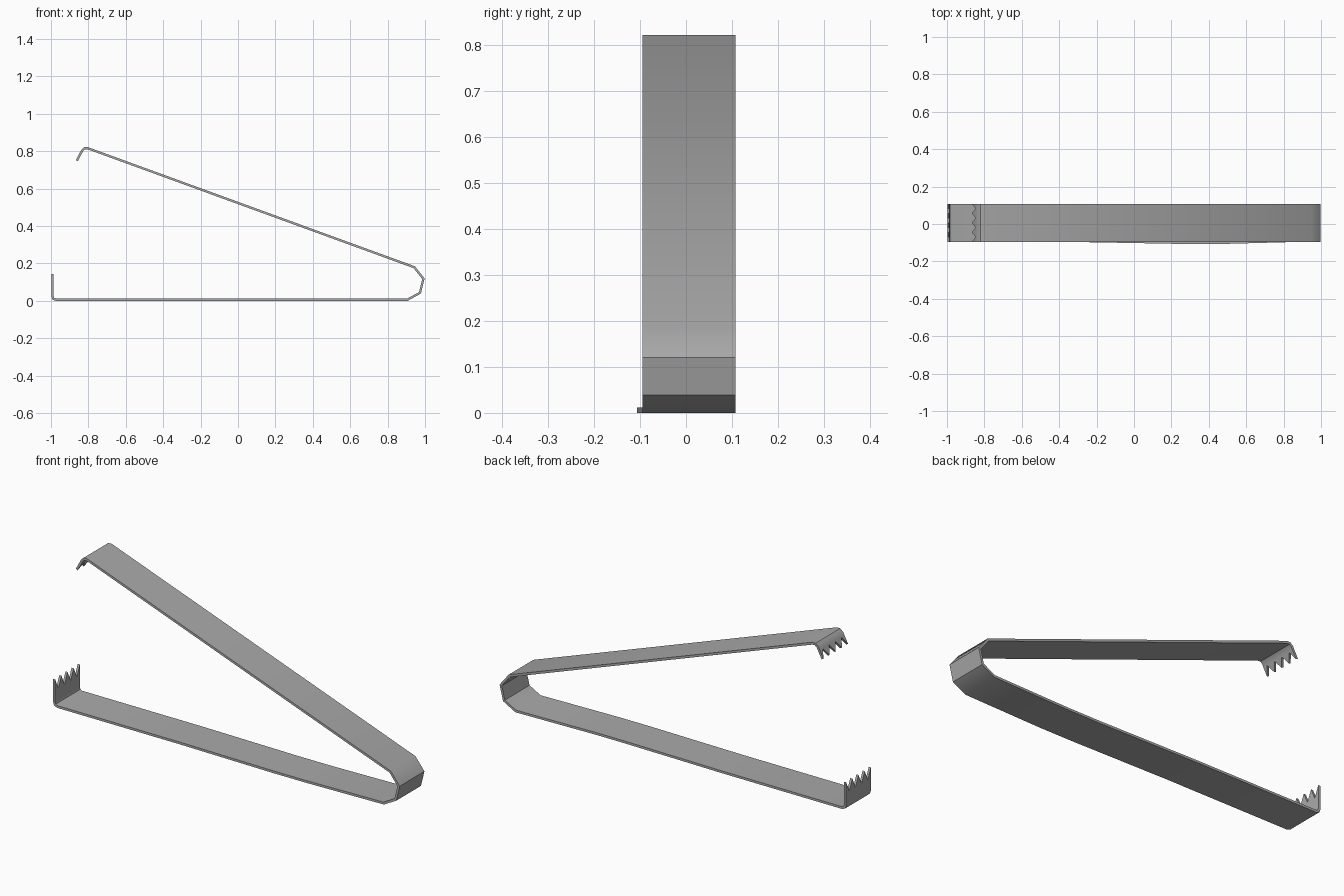
import bpy, bmesh, math

if "Cube" in bpy.data.objects:
    bpy.data.objects.remove(bpy.data.objects["Cube"])

steel = bpy.data.materials.new("brushed_steel")
steel.diffuse_color = (0.40, 0.40, 0.40, 1)
steel.use_nodes = True
steel.node_tree.nodes["Principled BSDF"].inputs["Base Color"].default_value = steel.diffuse_color

HALF_WIDTH, Y_MID, TEETH = 0.1015, 0.0065, 4

# Outer side profile (x, z, sideways shift), from lower jaw tip to upper jaw tip
profile = [
    (-0.998, 0.145, 0), (-0.998, 0.085, 0), (-0.998, 0.024, 0),
    (-0.993, 0.008, 0), (-0.975, 0, 0),
    (-0.27, 0, -0.002), (0.28, 0, -0.012), (0.46, 0, -0.012), (0.907, 0, 0),
    (0.978, 0.039, 0), (0.998, 0.12, 0), (0.946, 0.185, 0),
    (-0.802, 0.822, 0), (-0.822, 0.822, 0), (-0.838, 0.808, 0),
    (-0.845, 0.794, 0), (-0.867, 0.753, 0),
]


def lerp(a, b, t):
    return [p + (q - p) * t for p, q in zip(a, b)]


# Bent strip; every second column is cut back at both ends to form the teeth
bm = bmesh.new()
rows = []
last = len(profile) - 1
for i, point in enumerate(profile):
    row = []
    for j in range(2 * TEETH + 1):
        x, z, shift = point
        if j % 2 and i in (0, last):
            x, z, shift = lerp(point, profile[1 if i == 0 else last - 1], 0.92)
        y = Y_MID + shift + HALF_WIDTH * (j / TEETH - 1)
        row.append(bm.verts.new((x, y, z)))
    rows.append(row)
for a, b in zip(rows, rows[1:]):
    for j in range(2 * TEETH):
        bm.faces.new((a[j], a[j + 1], b[j + 1], b[j]))

mesh = bpy.data.meshes.new("tongs_strip")
bm.to_mesh(mesh)
bm.free()
mesh.materials.append(steel)
tongs = bpy.data.objects.new("tongs_strip", mesh)
bpy.context.collection.objects.link(tongs)

# Sheet thickness, grown inwards
solid = tongs.modifiers.new("thickness", 'SOLIDIFY')
solid.thickness = 0.012
solid.offset = -1
solid.use_even_offset = True

bpy.context.view_layer.objects.active = tongs
tongs.select_set(True)
bpy.ops.object.modifier_apply(modifier="thickness")
bpy.ops.object.shade_smooth_by_angle(angle=math.radians(38))
